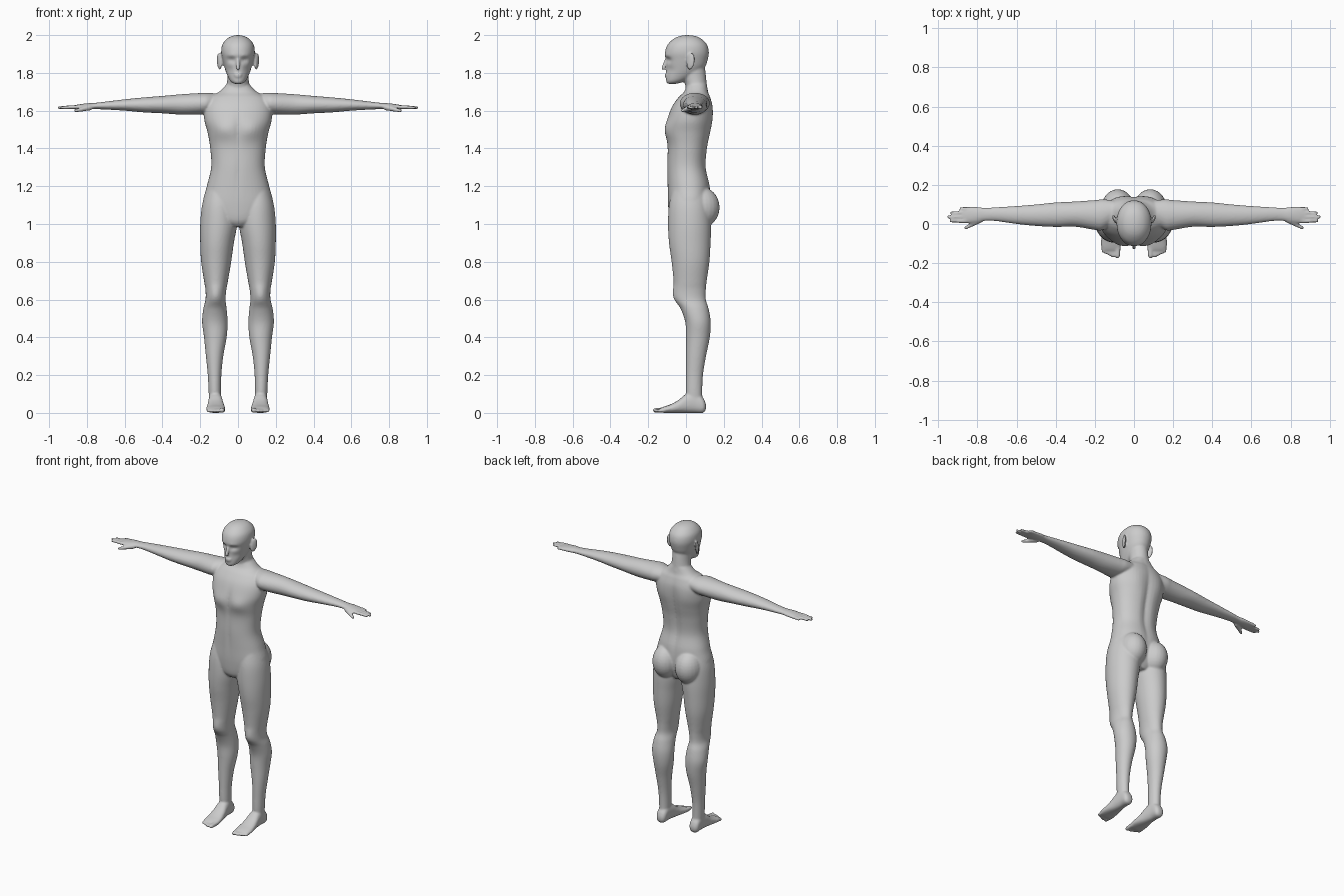
import bpy
import bmesh
from math import cos, sin, pi, exp, copysign
from mathutils import Vector, Matrix

if "Cube" in bpy.data.objects:
    bpy.data.objects.remove(bpy.data.objects["Cube"])

SEGMENTS = 48
STEPS = 6
bm = bmesh.new()


def bridge(rings):
    """Close a skin over a list of equal rings."""
    count = len(rings[0])
    for low, high in zip(rings, rings[1:]):
        for k in range(count):
            n = (k + 1) % count
            bm.faces.new((low[k], low[n], high[n], high[k]))
    bm.faces.new(rings[0])
    bm.faces.new(rings[-1])


def spline(a, b, c, d, t):
    """Smooth interpolation between rows b and c."""
    return [q + t * ((r - p) + t * (2 * p - 5 * q + 4 * r - s + t * (3 * (q - r) + s - p))) / 2
            for p, q, r, s in zip(a, b, c, d)]


def loft(rows, axes, side=1, power=1.0):
    """Skin through rows of (along, low, high, low, high); axes names the directions."""
    fine = []
    last = len(rows) - 1
    for i in range(last):
        near = [rows[max(i - 1, 0)], rows[i], rows[i + 1], rows[min(i + 2, last)]]
        fine += [spline(*near, k / STEPS) for k in range(STEPS)]
    fine.append(rows[-1])
    order = ["xyz".index(name) for name in axes]
    rings = []
    for along, u0, u1, v0, v1 in fine:
        ring = []
        for k in range(SEGMENTS):
            angle = 2 * pi * k / SEGMENTS
            c, s = cos(angle), sin(angle)
            c, s = copysign(abs(c) ** power, c), copysign(abs(s) ** power, s)
            point = Vector()
            point[order[0]] = along
            point[order[1]] = (u0 + u1 + (u1 - u0) * c) / 2
            point[order[2]] = (v0 + v1 + (v1 - v0) * s) / 2
            point.x *= side
            ring.append(bm.verts.new(point))
        rings.append(ring)
    bridge(rings)
    return [v for ring in rings for v in ring]


def symmetric(rows):
    """Rows of (height, half width, front, back) to full loft rows."""
    return [(z, -w, w, front, back) for z, w, front, back in rows]


def ellipsoid(centre, radii, side=1, turn=0.0, tilt=0.0):
    matrix = (Matrix.Translation((centre[0] * side, centre[1], centre[2]))
              @ Matrix.Rotation(turn * side, 4, "Z") @ Matrix.Rotation(tilt, 4, "X")
              @ Matrix.Diagonal((*radii, 1)))
    bmesh.ops.create_uvsphere(bm, u_segments=24, v_segments=16, radius=1, matrix=matrix)


def digit(start, end, r0, r1, side=1):
    """Tapered rod with round ends: finger, toe or nose."""
    start, end = Vector(start), Vector(end)
    axis = (end - start).normalized()
    across = axis.orthogonal().normalized()
    other = axis.cross(across)
    rings = []
    for centre, r, turns in ((start, r0, (.05, .2, .35, .5)), (end, r1, (.5, .65, .8, .95))):
        for turn in turns:
            ring = []
            for k in range(14):
                angle = 2 * pi * k / 14
                spoke = across * cos(angle) + other * sin(angle)
                point = centre + r * (spoke * sin(pi * turn) - axis * cos(pi * turn))
                point.x *= side
                ring.append(bm.verts.new(point))
            rings.append(ring)
    bridge(rings)


def sculpt(verts, centre, size, push):
    """Push a soft patch of surface along y."""
    for v in verts:
        d = sum(((p - q) / s) ** 2 for p, q, s in zip(v.co, centre, size))
        v.co.y += push * exp(-d)


# Torso
torso = loft(symmetric([
    (.985, .05, -.06, .09), (1.02, .13, -.085, .11), (1.1, .185, -.095, .13),
    (1.2, .165, -.098, .128), (1.3, .142, -.1, .108), (1.4, .147, -.098, .115),
    (1.48, .16, -.105, .13), (1.55, .178, -.1, .14), (1.62, .178, -.075, .142),
    (1.67, .15, -.04, .13), (1.7, .1, -.01, .118), (1.74, .06, .005, .11)]), "zxy", power=.9)
sculpt(torso, (0, .13, 1.4), (.025, .08, .22), -.014)
sculpt(torso, (0, -.1, 1.5), (.018, .08, .08), .008)
sculpt(torso, (0, -.1, 1.27), (.015, .08, .1), .004)
for side in (1, -1):
    sculpt(torso, (.075 * side, -.1, 1.5), (.06, .08, .045), -.014)
    sculpt(torso, (.085 * side, .13, 1.56), (.05, .08, .07), .006)

# Neck
loft(symmetric([
    (1.66, .085, .0, .122), (1.7, .072, .0, .117), (1.74, .06, -.005, .11),
    (1.78, .056, -.02, .106), (1.83, .056, -.03, .1)]), "zxy")

# Head
head = loft(symmetric([
    (1.742, .02, -.098, -.05), (1.756, .04, -.105, -.005), (1.79, .058, -.105, .06),
    (1.83, .072, -.104, .1), (1.87, .082, -.108, .115), (1.91, .089, -.111, .121),
    (1.95, .083, -.097, .111), (1.98, .06, -.066, .082), (1.995, .032, -.033, .05),
    (2.0, .004, 0, .01)]), "zxy", power=.95)
for side in (1, -1):
    sculpt(head, (.034 * side, -.1, 1.868), (.022, .06, .014), .014)
    sculpt(head, (.045 * side, -.09, 1.815), (.02, .06, .02), .006)
    sculpt(head, (.035 * side, -.1, 1.893), (.03, .06, .01), -.004)
    ellipsoid((.099, .025, 1.86), (.009, .024, .046), side, turn=-.45, tilt=-.15)
digit((0, -.104, 1.872), (0, -.12, 1.826), .008, .011)
ellipsoid((0, -.1, 1.792), (.024, .014, .005))
ellipsoid((0, -.1, 1.781), (.02, .013, .005))

for side in (1, -1):
    # Buttock
    ellipsoid((.083, .08, 1.088), (.084, .098, .108), side)

    # Leg
    leg = loft([
        (.04, .09, .15, .01, .09), (.1, .09, .155, 0, .086), (.2, .088, .16, 0, .09),
        (.3, .078, .17, 0, .106), (.4, .06, .18, 0, .126), (.48, .055, .19, -.004, .131),
        (.55, .06, .184, -.028, .12), (.6, .066, .172, -.06, .105),
        (.65, .062, .172, -.066, .105), (.7, .053, .18, -.066, .11),
        (.8, .036, .195, -.076, .124), (.9, .022, .2, -.09, .13),
        (1.0, .005, .2, -.095, .133), (1.1, .01, .19, -.09, .125),
        (1.19, .03, .165, -.07, .1)], "zxy", side)
    sculpt(leg, (.12 * side, -.06, .63), (.03, .06, .03), -.005)

    # Foot
    loft([
        (.106, .105, .135, .02, .045), (.09, .09, .152, .0, .08), (.045, .086, .155, 0, .115),
        (0, .08, .158, 0, .1), (-.04, .073, .163, 0, .068), (-.08, .067, .168, 0, .046),
        (-.115, .067, .168, 0, .034), (-.135, .075, .16, .003, .026)], "yxz", side, .85)

    # Toes
    digit((.082, -.11, .016), (.084, -.163, .013), .015, .013, side)
    for k in range(4):
        x = .108 + .0165 * k
        digit((x, -.11, .015), (x, -.162 + .008 * k, .011), .01, .0095, side)

    # Arm and palm
    loft([
        (.1, 1.6, 1.69, .01, .12), (.16, 1.585, 1.694, -.03, .126),
        (.2, 1.58, 1.693, -.03, .122), (.3, 1.579, 1.687, -.014, .115),
        (.4, 1.586, 1.678, -.015, .11), (.5, 1.591, 1.67, -.01, .1),
        (.6, 1.6, 1.66, 0, .092), (.7, 1.606, 1.648, .014, .086),
        (.76, 1.608, 1.641, .016, .083), (.8, 1.606, 1.639, .008, .087),
        (.85, 1.606, 1.632, .004, .089), (.88, 1.609, 1.626, .008, .085)], "xzy", side)

    # Fingers and thumb
    for k, reach in enumerate((.935, .948, .932, .885)):
        y = .015 + .021 * k
        digit((.86, y, 1.619), (reach, y, 1.616), .0105, .0085, side)
    digit((.785, .022, 1.617), (.86, -.02, 1.599), .016, .009, side)

# Fuse everything into one smooth skin
bmesh.ops.recalc_face_normals(bm, faces=bm.faces)
mesh = bpy.data.meshes.new("body")
bm.to_mesh(mesh)
bm.free()
body = bpy.data.objects.new("body", mesh)
bpy.context.collection.objects.link(body)

skin = bpy.data.materials.new("plain_grey")
skin.use_nodes = True
skin.diffuse_color = (.6, .6, .6, 1)
skin.node_tree.nodes["Principled BSDF"].inputs["Base Color"].default_value = (.6, .6, .6, 1)
mesh.materials.append(skin)

fuse = body.modifiers.new("fuse", "REMESH")
fuse.mode = "VOXEL"
fuse.voxel_size = .006
fuse.use_smooth_shade = True
soften = body.modifiers.new("soften", "SMOOTH")
soften.factor = .5
soften.iterations = 5
